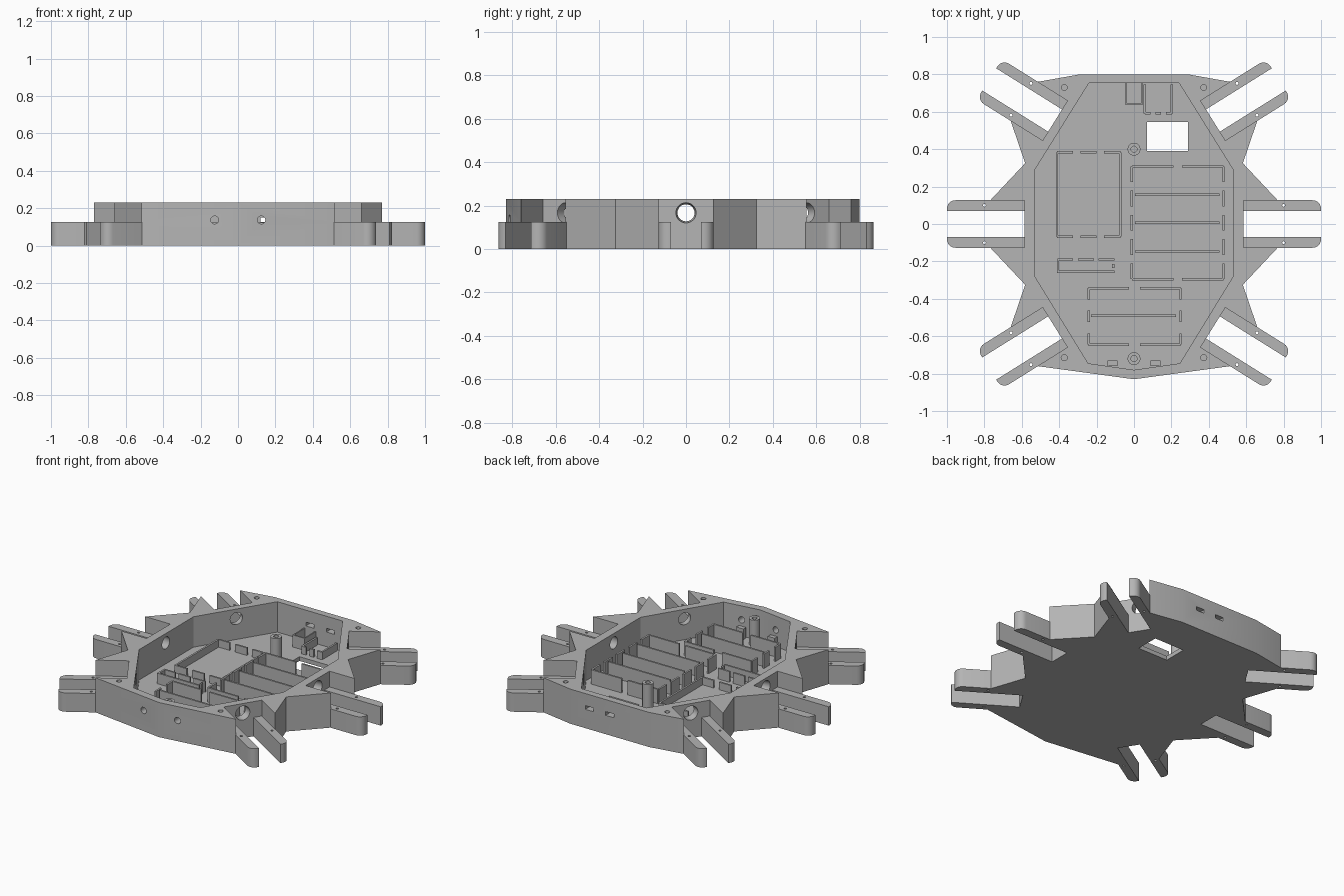
import bpy, bmesh, math
from mathutils import Matrix, Vector

if "Cube" in bpy.data.objects:
    bpy.data.objects.remove(bpy.data.objects["Cube"])

H, ARM_H, FLOOR = 0.23, 0.125, 0.028
grey = bpy.data.materials.new("plain grey")
grey.diffuse_color = (0.46, 0.46, 0.46, 1)
grey.use_nodes = True
grey.node_tree.nodes["Principled BSDF"].inputs["Base Color"].default_value = grey.diffuse_color


def finish(name, bm):
    bmesh.ops.recalc_face_normals(bm, faces=bm.faces)
    me = bpy.data.meshes.new(name)
    bm.to_mesh(me)
    bm.free()
    me.materials.append(grey)
    ob = bpy.data.objects.new(name, me)
    bpy.context.collection.objects.link(ob)
    return ob


def prism(name, pts, z0, z1):
    bm = bmesh.new()
    f = bm.faces.new([bm.verts.new((x, y, z0)) for x, y in pts])
    r = bmesh.ops.extrude_face_region(bm, geom=[f])
    bmesh.ops.translate(bm, vec=(0, 0, z1 - z0),
                        verts=[v for v in r["geom"] if isinstance(v, bmesh.types.BMVert)])
    return finish(name, bm)


def rod(name, a, b, r1, r2, n=32):
    a, b = Vector(a), Vector(b)
    d = b - a
    bm = bmesh.new()
    m = Matrix.Translation((a + b) / 2) @ d.to_track_quat('Z', 'Y').to_matrix().to_4x4()
    bmesh.ops.create_cone(bm, cap_ends=True, segments=n, radius1=r1, radius2=r2,
                          depth=d.length, matrix=m)
    return finish(name, bm)


def boolean(ob, other, op='DIFFERENCE'):
    m = ob.modifiers.new("cut", 'BOOLEAN')
    m.operation, m.object, m.solver = op, other, 'EXACT'
    bpy.context.view_layer.objects.active = ob
    bpy.ops.object.modifier_apply(modifier=m.name)
    bpy.data.objects.remove(other)


def rect(x0, x1, y0, y1):
    return [(x0, y0), (x1, y0), (x1, y1), (x0, y1)]


# six leg mounts: origin on the recess wall and outward angle
class Mount:
    def __init__(self, x, y, deg):
        self.o = Vector((x, y))
        self.d = Vector((math.cos(math.radians(deg)), math.sin(math.radians(deg))))
        self.n = Vector((-self.d.y, self.d.x))

    def p(self, t, s):
        return tuple(self.o + self.d * t + self.n * s)


W = 0.125
back = Mount(0.422, 0.553, 32)
mid = Mount(0.585, 0, 0)
front = Mount(0.422, -0.553, -32)
mounts = [back, mid, front, Mount(-0.422, 0.553, 148), Mount(-0.585, 0, 180),
          Mount(-0.422, -0.553, 212)]

# hull outline, right half mirrored to the left
half = [(0.29, 0.80), back.p(0.19, W), back.p(0, W), back.p(0, -W), back.p(0.203, -W),
        (0.582, 0.325), (0.77, W), (0.585, W), (0.585, -W), (0.77, -W), (0.582, -0.325),
        front.p(0.203, W), front.p(0, W), front.p(0, -W), front.p(0.19, -W)]
outline = half + [(0, -0.83)] + [(-x, y) for x, y in reversed(half)]
hull = prism("hull", outline, 0, H)

# paired arms with one rounded outer corner
for m in mounts:
    for s in (-1, 1):
        r = 0.045
        pts = [m.p(-0.02, 0.07 * s), m.p(0.415, 0.07 * s)]
        for i in range(7):
            a = math.radians(15 * i)
            pts.append(m.p(0.415 - r + r * math.cos(a), s * (W + 0.002 - r + r * math.sin(a))))
        pts.append(m.p(-0.02, s * (W + 0.002)))
        boolean(hull, prism("arm", pts, 0, ARM_H), 'UNION')

# inner tray cavity
right = [(0.24, 0.755), (0.53, 0.29), (0.53, -0.28), (0.245, -0.745)]
cavity = right + [(0, -0.78)] + [(-x, y) for x, y in reversed(right)]
boolean(hull, prism("cavity_cutter", cavity, FLOOR, 0.4))

# cable holes and arm screw holes at each mount
for m in mounts:
    boolean(hull, rod("cable_cutter", (*m.p(0.01, 0), 0.167), (*m.p(-0.08, 0), 0.167), 0.048, 0.036))
    for s in (-0.1, 0.1):
        x, y = m.p(0.215, s)
        boolean(hull, rod("arm_screw_cutter", (x, y, -0.1), (x, y, 0.2), 0.008, 0.008, 12))

# lid screw holes, front eye holes, back slots, floor window
for x in (-0.373, 0.373):
    for y in (-0.715, 0.73):
        boolean(hull, rod("lid_screw_cutter", (x, y, 0.1), (x, y, 0.3), 0.016, 0.016, 20))
for x in (-0.125, 0.125):
    boolean(hull, rod("eye_cutter", (x, -0.9, 0.137), (x, -0.7, 0.137), 0.021, 0.021, 24))
for x in (0, 0.15):
    boolean(hull, prism("slot_cutter", rect(x - 0.03, x + 0.03, 0.70, 0.9), 0.125, 0.15))
boolean(hull, prism("window_cutter", rect(0.07, 0.29, 0.39, 0.545), -0.1, 0.1))

# thin upright walls on the tray floor
T = 0.012


def wall(name, x0, x1, y0, y1, h):
    prism(name, rect(x0, x1, y0, y1), FLOOR - 0.004, FLOOR + h)


def dashed(name, a, b, at, n, gap, h, along_x):
    step = (b - a + gap) / n
    for i in range(n):
        s = a + i * step
        e = s + step - gap
        if along_x:
            wall(name, s, e, at - T / 2, at + T / 2, h)
        else:
            wall(name, at - T / 2, at + T / 2, s, e, h)


def frame(name, x0, x1, y0, y1, nx, ny, gap, h):
    for y in (y0, y1):
        dashed(name, x0, x1, y, nx, gap, h, True)
    for x in (x0, x1):
        dashed(name, y0, y1, x, ny, gap, h, False)


# battery holders
frame("main_battery_holder", -0.012, 0.478, -0.295, 0.308, 2, 5, 0.045, 0.095)
for y in (0.156, 0.007, -0.147):
    wall("main_battery_rib", 0.005, 0.458, y - T / 2, y + T / 2, 0.095)
frame("front_battery_holder", -0.242, 0.248, -0.645, -0.343, 2, 3, 0.06, 0.095)
wall("front_battery_rib", -0.23, 0.225, -0.497, -0.485, 0.095)

# circuit board holder
frame("board_holder", -0.412, -0.073, -0.068, 0.383, 3, 1, 0.04, 0.05)

# small regulator holder
dashed("regulator_holder", -0.41, -0.105, -0.19, 3, 0.025, 0.07, True)
wall("regulator_holder", -0.41, -0.105, -0.261, -0.249, 0.07)
wall("regulator_holder", -0.412, -0.40, -0.261, -0.19, 0.07)
wall("regulator_holder", -0.117, -0.105, -0.235, -0.215, 0.07)

# back socket cradle and switch holder
for x in (-0.045, 0.037):
    wall("socket_cradle", x, x + 0.008, 0.635, 0.757, 0.08)
wall("socket_cradle", -0.045, 0.045, 0.635, 0.643, 0.08)
for x in (0.058, 0.202):
    dashed("switch_holder", 0.59, 0.745, x, 1, 0.02, 0.05, False)
dashed("switch_holder", 0.058, 0.202, 0.592, 3, 0.025, 0.05, True)

# eye sensor supports behind the front wall
for x in (-0.115, 0.115):
    wall("eye_support", x - 0.026, x + 0.026, -0.758, -0.73, 0.07)

# lid posts with screw holes
for y in (0.40, -0.72):
    post = rod("lid_post", (0, y, FLOOR - 0.004), (0, y, 0.2), 0.034, 0.034)
    boolean(post, rod("post_cutter", (0, y, 0.08), (0, y, 0.3), 0.016, 0.016, 20))

# smooth the round parts while keeping edges crisp
for ob in bpy.context.collection.objects:
    ob.select_set(ob.name.startswith(("hull", "lid_post")))
bpy.context.view_layer.objects.active = hull
bpy.ops.object.shade_smooth_by_angle(angle=math.radians(25))
